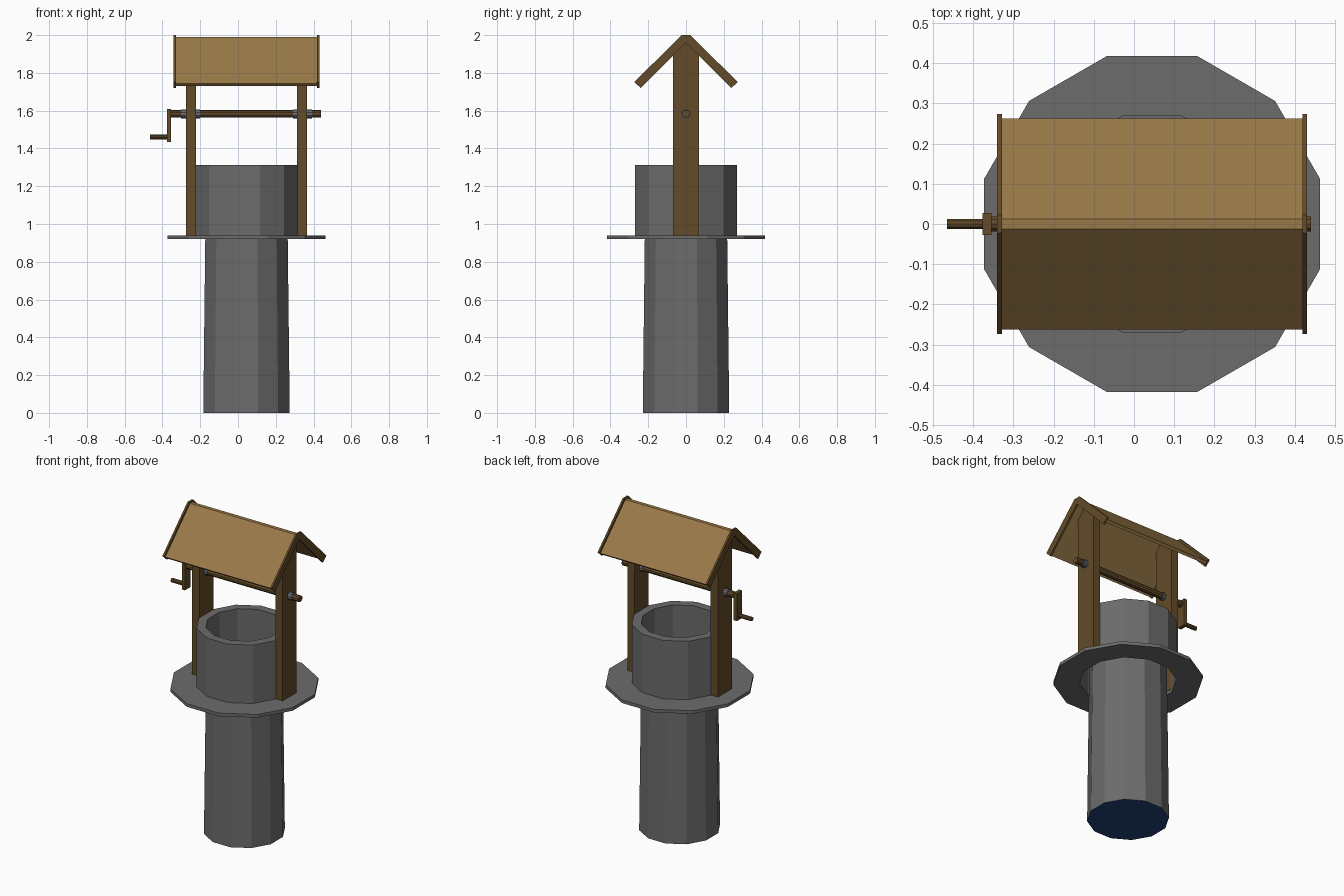
import bpy, math
from math import cos, sin, pi

if "Cube" in bpy.data.objects:
    bpy.data.objects.remove(bpy.data.objects["Cube"])

CX = 0.045   # the well axis sits right of centre because of the crank


def material(name, rgb):
    m = bpy.data.materials.new(name)
    m.diffuse_color = (*rgb, 1)
    m.use_nodes = True
    m.node_tree.nodes["Principled BSDF"].inputs["Base Color"].default_value = m.diffuse_color
    return m


STONE = material("stone", (0.15, 0.15, 0.15))
WOOD = material("dark_wood", (0.125, 0.07, 0.022))
PLANK = material("roof_wood", (0.32, 0.19, 0.065))
METAL = material("metal", (0.13, 0.15, 0.17))
WATER = material("water", (0.015, 0.05, 0.17))


def add_mesh(name, verts, faces, mat):
    me = bpy.data.meshes.new(name)
    me.from_pydata(verts, [], faces)
    me.materials.append(mat)
    ob = bpy.data.objects.new(name, me)
    bpy.context.collection.objects.link(ob)
    return ob


def lathe(name, profile, mat, closed=False, n=12):
    """Revolve (radius, z) points around the well axis, flats facing the axes."""
    verts = [(CX + r * cos(pi / n + 2 * pi * i / n), r * sin(pi / n + 2 * pi * i / n), z)
             for r, z in profile for i in range(n)]
    k = len(profile)
    faces = []
    for j in range(k if closed else k - 1):
        a, b = j * n, (j + 1) % k * n
        faces += [(a + i, a + (i + 1) % n, b + (i + 1) % n, b + i) for i in range(n)]
    return add_mesh(name, verts, faces, mat)


def extrude_x(name, outline, x0, x1, mat):
    """Extrude a counter-clockwise (y, z) outline from x0 to x1."""
    n = len(outline)
    verts = [(x, y, z) for x in (x0, x1) for y, z in outline]
    faces = [tuple(range(n))[::-1], tuple(range(n, 2 * n))]
    faces += [(i, (i + 1) % n, n + (i + 1) % n, n + i) for i in range(n)]
    return add_mesh(name, verts, faces, mat)


def rod(name, x0, x1, z, r, mat, n=10):
    ring = [(r * cos(2 * pi * (i + .5) / n), z + r * sin(2 * pi * (i + .5) / n)) for i in range(n)]
    return extrude_x(name, ring, x0, x1, mat)


def chevron(half):
    """Mirror the right half of a gable section, listed from lower centre to top."""
    return half + [(-y, z) for y, z in reversed(half) if y > 0]


# Stone well: outer wall, rim and the long shaft going down
lathe("well_wall", [(0.28, 0.94), (0.28, 1.312), (0.225, 1.312),
                    (0.226, 0.92), (0.237, 0)], STONE)
lathe("stone_base", [(0.28, 0.92), (0.433, 0.92), (0.433, 0.94), (0.28, 0.94)],
      STONE, closed=True)

# Water at the bottom of the shaft
add_mesh("water", [(CX + 0.237 * cos(pi / 12 + pi * i / 6), 0.237 * sin(pi / 12 + pi * i / 6), 0)
                   for i in range(12)], [tuple(range(12))], WATER)

# Roof planks and the raised trim at both gable ends
extrude_x("roof", chevron([(0, 1.975), (0.249, 1.731), (0.262, 1.744), (0.012, 1.99)]),
          -0.336, 0.42, PLANK)
trim = chevron([(0, 1.96), (0.24, 1.72), (0.274, 1.752), (0.022, 2.0)])

# Posts with pointed tops, trims and collars on each side
post = [(-0.07, 0.94), (0.07, 0.94), (0.07, 1.905), (0, 1.975), (-0.07, 1.905)]
for side, s in (("left", -1), ("right", 1)):
    def span(a, b):
        return sorted((CX + s * a, CX + s * b))
    extrude_x(side + "_post", post, *span(0.268, 0.319), WOOD)
    extrude_x(side + "_roof_trim", trim, *span(0.374, 0.386), WOOD)
    rod(side + "_collar", *span(0.247, 0.347), 1.583, 0.024, METAL)

# Axle and crank
rod("axle", -0.36, 0.44, 1.583, 0.02, WOOD)
extrude_x("crank_arm", [(-0.027, 1.435), (0.027, 1.435), (0.027, 1.61), (-0.027, 1.61)],
          -0.377, -0.355, WOOD)
rod("crank_handle", -0.466, -0.37, 1.461, 0.013, WOOD)
